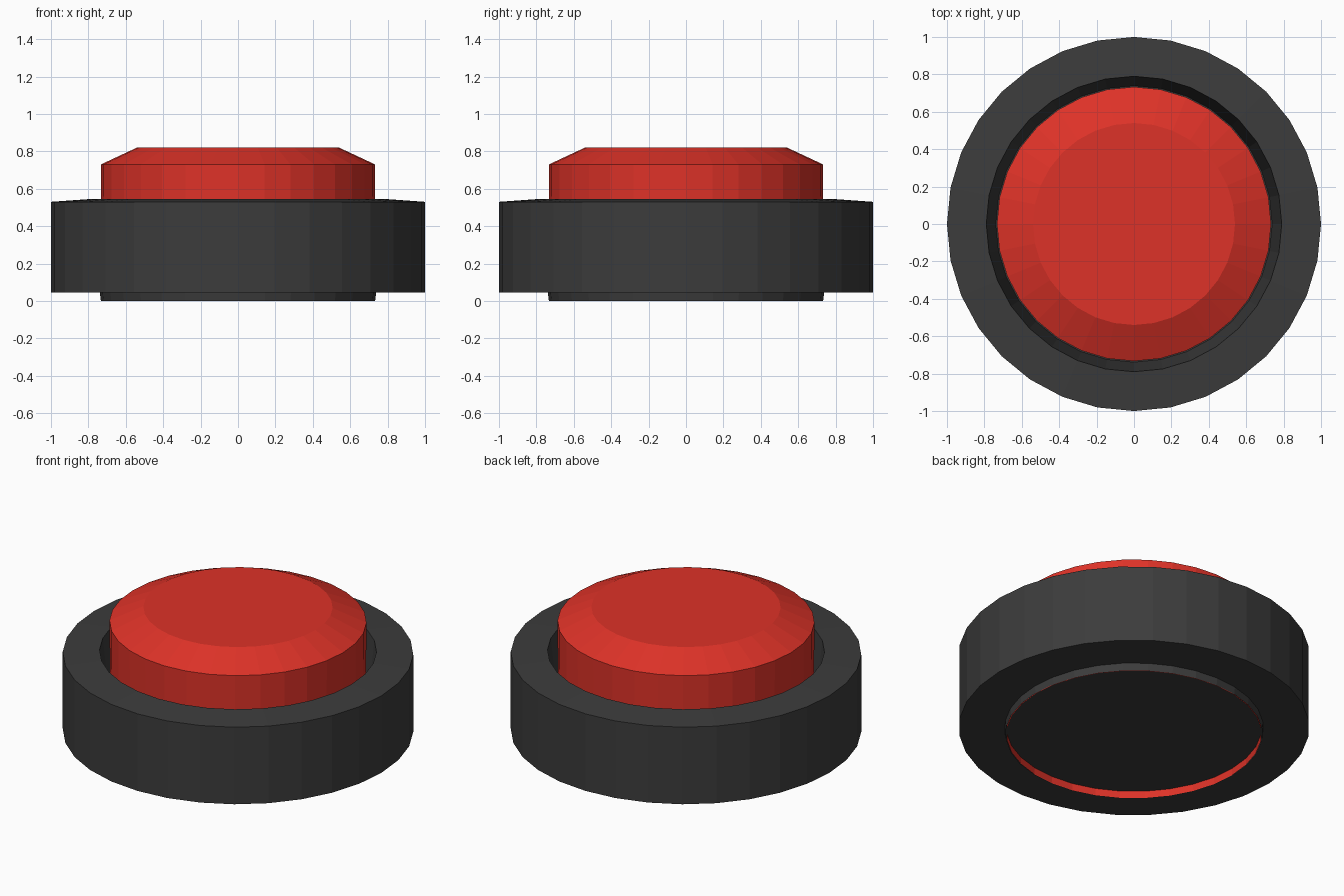
import bpy
from math import sin, cos, pi

if "Cube" in bpy.data.objects:
    bpy.data.objects.remove(bpy.data.objects["Cube"])

SIDES = 32


def material(name, color):
    mat = bpy.data.materials.new(name)
    mat.diffuse_color = color
    mat.use_nodes = True
    mat.node_tree.nodes["Principled BSDF"].inputs["Base Color"].default_value = mat.diffuse_color
    return mat


def lathe(name, profile, mat):
    """Revolve an (r, z) profile around z; a zero radius closes with one cap polygon."""
    verts, faces, rings = [], [], []
    for r, z in profile:
        if r == 0:
            rings.append(None)
            continue
        rings.append(len(verts))
        verts += [(r * cos(2 * pi * i / SIDES), r * sin(2 * pi * i / SIDES), z)
                  for i in range(SIDES)]
    for a, b in zip(rings, rings[1:]):
        if a is None:
            faces.append([b + i for i in reversed(range(SIDES))])
        elif b is None:
            faces.append([a + i for i in range(SIDES)])
        else:
            for i in range(SIDES):
                j = (i + 1) % SIDES
                faces.append([a + i, a + j, b + j, b + i])
    mesh = bpy.data.meshes.new(name)
    mesh.from_pydata(verts, [], faces)
    mesh.materials.append(mat)
    obj = bpy.data.objects.new(name, mesh)
    bpy.context.collection.objects.link(obj)
    return obj


dark = material("dark_plastic", (0.045, 0.045, 0.045, 1))
red = material("red_plastic", (0.73, 0.032, 0.021, 1))

# Housing: closed underside, outer wall, sloped rim, tapered socket reaching the ground
lathe("housing", [(0, 0.045), (1, 0.045), (1, 0.53), (0.79, 0.545),
                  (0.738, 0.04), (0.733, 0)], dark)

# Push button: open-bottomed cap with a chamfered top, running down inside the socket
lathe("push_button", [(0.728, 0), (0.733, 0.73), (0.54, 0.82), (0, 0.82)], red)
